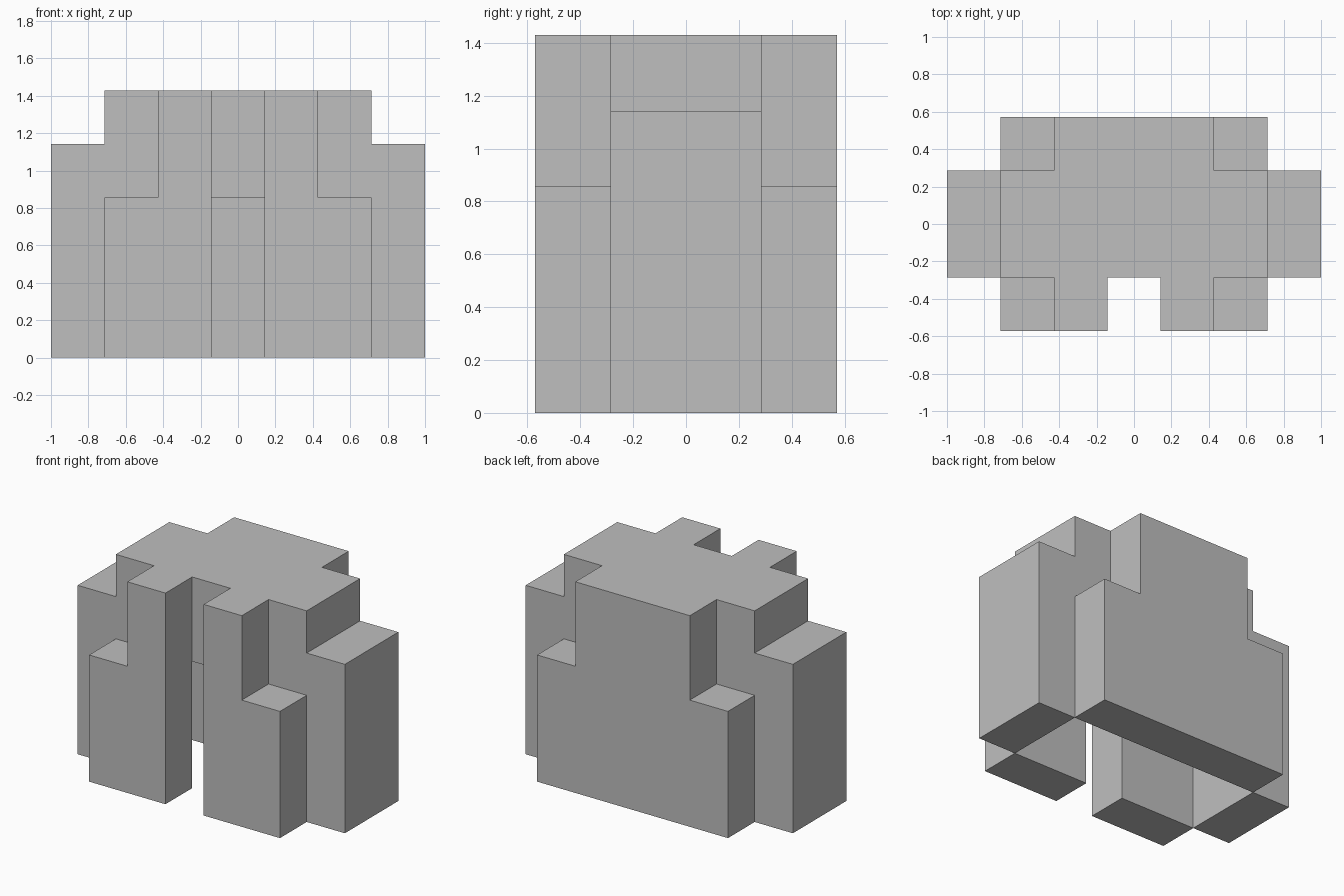
import bpy
from mathutils import Vector

U = 2 / 7  # one block unit

cube = bpy.data.objects.get("Cube")
if cube:
    bpy.data.objects.remove(cube, do_unlink=True)

grey = bpy.data.materials.new("plain grey")
grey.use_nodes = True
colour = (0.52, 0.52, 0.52, 1)
grey.diffuse_color = colour
grey.node_tree.nodes["Principled BSDF"].inputs["Base Color"].default_value = colour


def extrude(name, outline, start, depth, axes):
    """Extrude an outline (in block units) along the third of the given axes."""
    a, b, c = axes
    verts = []
    for level in (start, start + depth):
        for p, q in outline:
            v = Vector()
            v[a], v[b], v[c] = p, q, level
            verts.append(v * U)
    n = len(outline)
    faces = [range(n), range(n, 2 * n)]
    faces += [(i, (i + 1) % n, (i + 1) % n + n, i + n) for i in range(n)]
    mesh = bpy.data.meshes.new(name)
    mesh.from_pydata(verts, [], [list(f) for f in faces])
    mesh.materials.append(grey)
    obj = bpy.data.objects.new(name, mesh)
    bpy.context.collection.objects.link(obj)
    # Make all normals point outward
    import bmesh
    bm = bmesh.new()
    bm.from_mesh(mesh)
    bmesh.ops.recalc_face_normals(bm, faces=bm.faces)
    bm.to_mesh(mesh)
    bm.free()
    return obj


def rect(x, y):
    return [(-x, -y), (x, -y), (x, y), (-x, y)]


XZY, XYZ = (0, 2, 1), (0, 1, 2)

# Thick roof block over the hollow middle
extrude("roof", rect(2.5, 1), 3, 2, XYZ)

# Back wall with low outer shoulders
extrude("back_wall", [(-2.5, 0), (2.5, 0), (2.5, 3), (1.5, 3),
                      (1.5, 5), (-1.5, 5), (-1.5, 3), (-2.5, 3)], 1, 1, XZY)

# Mirrored front legs and side walls
for side, s in (("left", 1), ("right", -1)):
    leg = [(0.5, 0), (2.5, 0), (2.5, 3), (1.5, 3), (1.5, 5), (0.5, 5)]
    extrude(side + "_front_panel", [(s * x, z) for x, z in leg], -2, 1, XZY)
    wall = [(2.5, 0), (3.5, 0), (3.5, 4), (2.5, 4)]
    extrude(side + "_side_wall", [(s * x, z) for x, z in wall], -1, 2, XZY)
